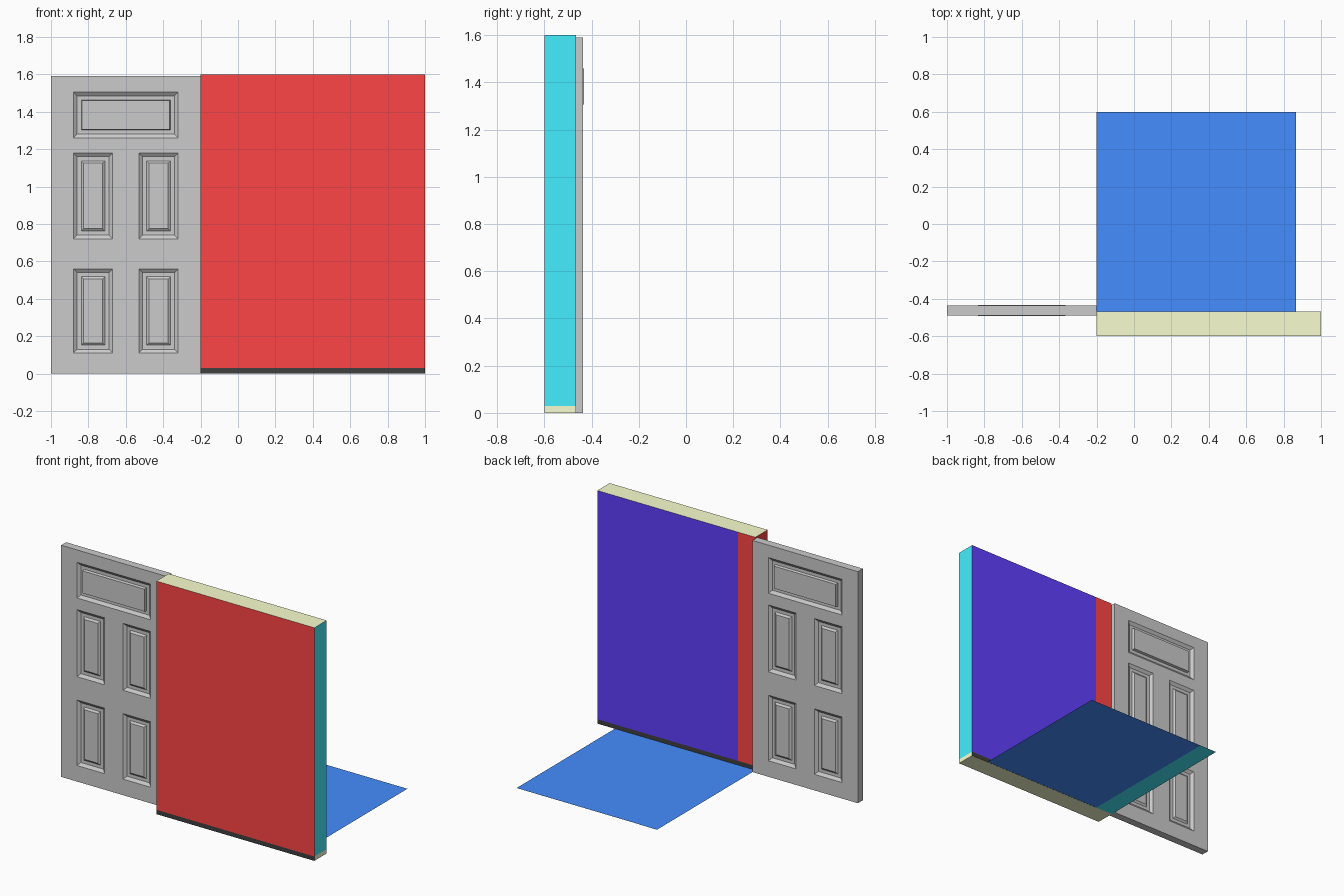
import bpy, bmesh
from mathutils import Vector

if "Cube" in bpy.data.objects:
    bpy.data.objects.remove(bpy.data.objects["Cube"])


def material(name, rgb):
    m = bpy.data.materials.new(name)
    m.diffuse_color = (*rgb, 1)
    m.use_nodes = True
    m.node_tree.nodes["Principled BSDF"].inputs["Base Color"].default_value = m.diffuse_color
    return m


RED = material("red", (1, 0.06, 0.06))
CYAN = material("cyan", (0.06, 0.86, 1))
BLUE = material("blue", (0.06, 0.27, 1))
INDIGO = material("indigo", (0.12, 0.05, 1))
LIME = material("pale_lime", (0.95, 1, 0.63))
BLACK = material("black", (0.05, 0.05, 0.05))


def finish(bm, name, mats=(), pick=None):
    """Turn a bmesh into an object, choosing a material for each face."""
    bm.normal_update()
    if pick:
        for f in bm.faces:
            f.material_index = mats.index(pick(f.normal, f.calc_center_median()))
    me = bpy.data.meshes.new(name)
    for m in mats:
        me.materials.append(m)
    bm.to_mesh(me)
    bm.free()
    ob = bpy.data.objects.new(name, me)
    bpy.context.collection.objects.link(ob)
    return ob


def box(lo, hi):
    bm = bmesh.new()
    bmesh.ops.create_cube(bm, size=1)
    lo, hi = Vector(lo), Vector(hi)
    for v in bm.verts:
        v.co = (lo + hi) / 2 + v.co * (hi - lo)
    return bm


def quad(bm, *pts):
    return bm.faces.new([bm.verts.new(p) for p in pts])


T = 2 / 15                       # wall thickness
X0, X1, YF = -0.2, 1.0, -0.6
YB = YF + T

# Wall slab, cut so the back carries a red edge strip
wall = box((X0, YF, 0.03), (X1, YB, 1.6))
bmesh.ops.bisect_plane(wall, geom=wall.verts[:] + wall.edges[:] + wall.faces[:],
                       plane_co=(X0 + T, 0, 0), plane_no=(1, 0, 0))


def wall_colour(n, c):
    if n.x > 0.5:
        return CYAN
    if abs(n.z) > 0.5:
        return LIME
    return INDIGO if n.y > 0.5 and c.x > X0 + T else RED


finish(wall, "wall", [RED, CYAN, INDIGO, LIME], wall_colour)

# Thin base strip under the wall
finish(box((X0, YF, 0), (X1, YB, 0.03)), "wall_base", [BLACK, LIME],
       lambda n, c: BLACK if abs(n.y) > 0.5 else LIME)

# Flat floor sheet and the narrow strip under its left edge
for name, x1, z, mat in (("floor_sheet", X0 + 0.6 - YB, 0.001, BLUE),
                         ("floor_strip", X0 + T, 0.0, CYAN)):
    bm = bmesh.new()
    quad(bm, (X0, YB, z), (x1, YB, z), (x1, 0.6, z), (X0, 0.6, z))
    finish(bm, name, [mat], lambda n, c, m=mat: m)

# Panelled door: a gridded slab whose panel cells are inset on both sides
DF, DB = -0.49, -0.436
xs = [-1, -0.88, -0.67, -0.53, -0.32, -0.2]
zs = [0, 0.11, 0.56, 0.72, 1.18, 1.26, 1.505, 1.59]
door = bmesh.new()
panels = []
for y, out in ((DF, -1), (DB, 1)):
    for i in range(len(xs) - 1):
        for k in range(len(zs) - 1):
            a, b, c, d = xs[i], xs[i + 1], zs[k], zs[k + 1]
            quad(door, (a, y, c), (b, y, c), (b, y, d), (a, y, d))
for a, b in zip(xs, xs[1:]):
    for z in (zs[0], zs[-1]):
        quad(door, (a, DF, z), (b, DF, z), (b, DB, z), (a, DB, z))
for c, d in zip(zs, zs[1:]):
    for x in (xs[0], xs[-1]):
        quad(door, (x, DF, c), (x, DB, c), (x, DB, d), (x, DF, d))
bmesh.ops.remove_doubles(door, verts=door.verts[:], dist=1e-5)
bmesh.ops.recalc_face_normals(door, faces=door.faces[:])
door.normal_update()


def cells(out, x0, x1, z0, z1):
    return [f for f in door.faces if f.normal.y * out > 0.5
            and x0 < f.calc_center_median().x < x1
            and z0 < f.calc_center_median().z < z1]


def mould(face, out, steps):
    """Inset the panel face step by step, moving it in or out of the slab."""
    for width, depth in steps:
        bmesh.ops.inset_region(door, faces=[face], thickness=width, depth=0,
                               use_even_offset=True)
        for v in face.verts:
            v.co.y += out * depth
        door.normal_update()


for out in (-1, 1):
    # four upright panels
    for x0, x1 in ((xs[1], xs[2]), (xs[3], xs[4])):
        for z0, z1 in ((zs[1], zs[2]), (zs[3], zs[4])):
            mould(cells(out, x0, x1, z0, z1)[0], out,
                  [(0.02, -0.015), (0.022, 0), (0.013, 0.01)])
    # wide top panel with a slightly proud field
    top = bmesh.ops.dissolve_faces(door, faces=cells(out, xs[1], xs[4], zs[5], zs[6]),
                                   use_verts=False)["region"][0]
    mould(top, out, [(0.02, -0.015), (0.022, 0), (0.004, 0.018)])

finish(door, "panel_door")
